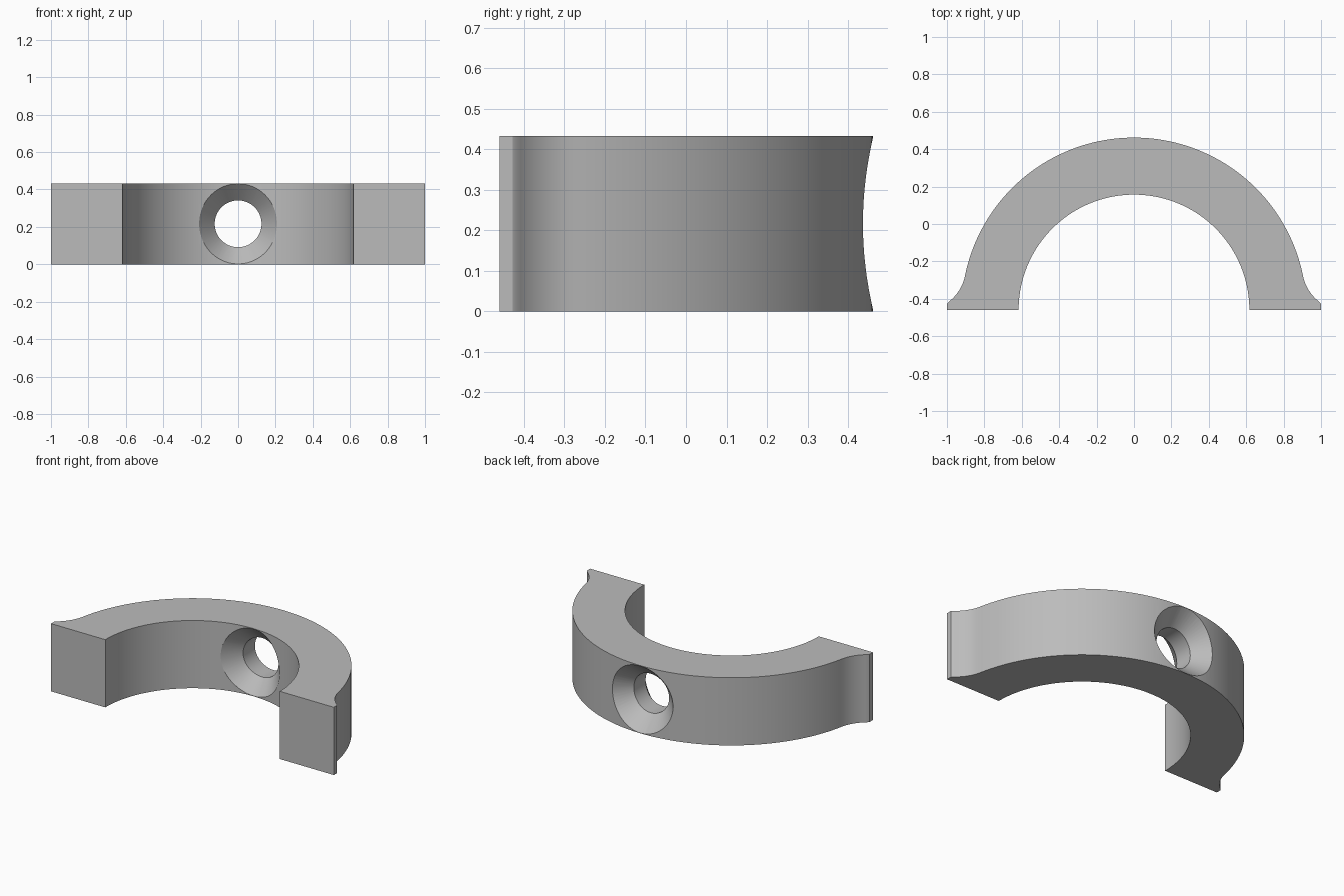
import bpy, bmesh, math

if "Cube" in bpy.data.objects:
    bpy.data.objects.remove(bpy.data.objects["Cube"])

H, CY = 0.433, -0.46          # height, arc centre on y
R_IN, R_OUT = 0.617, 0.922    # ring radii

grey = bpy.data.materials.new("plain_grey")
grey.diffuse_color = (0.5, 0.5, 0.5, 1)
grey.use_nodes = True
grey.node_tree.nodes["Principled BSDF"].inputs["Base Color"].default_value = grey.diffuse_color


def make_object(name, bm):
    bmesh.ops.recalc_face_normals(bm, faces=bm.faces)
    me = bpy.data.meshes.new(name)
    bm.to_mesh(me)
    bm.free()
    ob = bpy.data.objects.new(name, me)
    bpy.context.collection.objects.link(ob)
    me.materials.append(grey)
    return ob


def arc(r, a0, a1, n):
    return [(r * math.cos(a0 + (a1 - a0) * i / n),
             CY + r * math.sin(a0 + (a1 - a0) * i / n)) for i in range(n + 1)]


# Flared foot: concave curve leaving the outer arc, then a small blunt edge
a0 = math.asin(0.19 / R_OUT)
p0 = (R_OUT * math.cos(a0), CY + 0.19)
p1, p2 = (0.919, -0.362), (0.995, -0.42)
flare = [tuple((1 - t) ** 2 * a + 2 * t * (1 - t) * b + t * t * c
               for a, b, c in zip(p0, p1, p2))
         for t in (i / 10 for i in range(10, 0, -1))]
foot = [(1.0, CY), (1.0, -0.428)] + flare

# Half ring outline with a foot on each end, extruded upwards
outline = (foot + arc(R_OUT, a0, math.pi - a0, 80)
           + [(-x, y) for x, y in reversed(foot)]
           + arc(R_IN, math.pi, 0, 72))
bm = bmesh.new()
base = bm.faces.new([bm.verts.new((x, y, 0)) for x, y in outline])
ext = bmesh.ops.extrude_face_region(bm, geom=[base])
bmesh.ops.translate(bm, vec=(0, 0, H),
                    verts=[v for v in ext["geom"] if isinstance(v, bmesh.types.BMVert)])
clamp = make_object("half_ring_clamp", bm)

# Bolt hole cutter: bore with a chamfer that follows each curved wall
N, BORE, RIM = 64, 0.125, 0.2145


def wall(r, x):
    return CY + math.sqrt(r * r - x * x)


def ring(bm, rad_x, rad_z, y_of_x):
    out = []
    for i in range(N):
        a = 2 * math.pi * (i + 0.5) / N
        x = rad_x * math.cos(a)
        out.append(bm.verts.new((x, y_of_x(x), H / 2 + rad_z * math.sin(a))))
    return out


bm = bmesh.new()
rings = [
    ring(bm, 0.208, RIM, lambda x: -0.1),
    ring(bm, 0.208, RIM, lambda x: wall(R_IN, x)),
    ring(bm, BORE, BORE, lambda x: wall(R_IN, x) + 0.085),
    ring(bm, BORE, BORE, lambda x: wall(R_OUT, x) - 0.105),
    ring(bm, RIM, RIM, lambda x: wall(R_OUT, x)),
    ring(bm, RIM, RIM, lambda x: 0.7),
]
for ra, rb in zip(rings, rings[1:]):
    for i in range(N):
        j = (i + 1) % N
        bm.faces.new((ra[i], ra[j], rb[j], rb[i]))
bm.faces.new(rings[0])
bm.faces.new(rings[-1])
cutter = make_object("bolt_hole_cutter", bm)
cutter.hide_render = True

# Cut the hole and shade smooth with sharp edges
mod = clamp.modifiers.new("bolt_hole", 'BOOLEAN')
mod.operation, mod.solver, mod.object = 'DIFFERENCE', 'EXACT', cutter
bpy.context.view_layer.objects.active = clamp
clamp.select_set(True)
cutter.select_set(False)
bpy.ops.object.modifier_apply(modifier=mod.name)
bpy.data.objects.remove(cutter)
bpy.ops.object.shade_smooth_by_angle(angle=math.radians(25))
